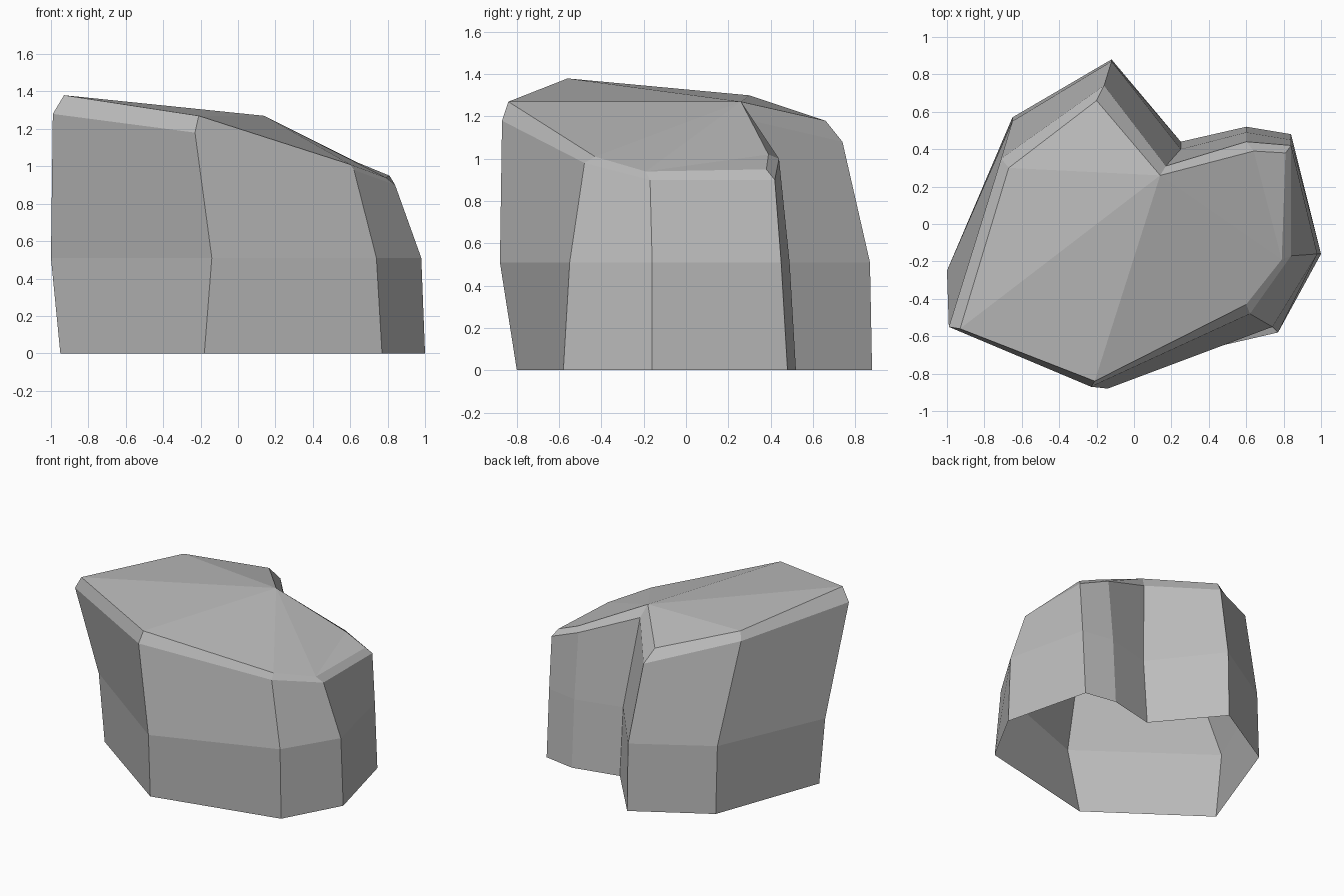
import bpy
import bmesh

# Remove the default object only
default_cube = bpy.data.objects.get("Cube")
if default_cube:
    bpy.data.objects.remove(default_cube, do_unlink=True)


def make_material(name, colour):
    material = bpy.data.materials.new(name)
    material.use_nodes = True
    material.diffuse_color = colour
    shader = next(node for node in material.node_tree.nodes if node.type == "BSDF_PRINCIPLED")
    shader.inputs["Base Color"].default_value = colour
    return material


def level_ring(outline, height):
    """Lift a flat outline to one height."""
    return [(x, y, height) for x, y in outline]


def add_ring(mesh, points):
    return [mesh.verts.new(point) for point in points]


def bridge_rings(mesh, lower, upper):
    """Join two rings with one quad per side."""
    count = len(lower)
    for i in range(count):
        j = (i + 1) % count
        mesh.faces.new((lower[i], lower[j], upper[j], upper[i]))


# Outlines run counter-clockwise from the left front corner to the back left corner
foot = [(-.95, -.25), (-.18, -.8), (.77, -.58), (1, -.16), (.84, .48),
        (.6, .52), (.25, .44), (-.12, .88), (-.65, .57)]
waist = [(-1, -.25), (-.14, -.88), (.74, -.55), (.98, -.16), (.84, .45),
         (.6, .49), (.25, .4), (-.12, .87), (-.65, .55)]
shoulder = [(-.99, -.55, 1.28), (-.23, -.87, 1.18), (.62, -.48, .98),
            (.84, -.17, .9), (.84, .42, .9), (.6, .44, 1),
            (.17, .31, 1.18), (-.16, .74, 1.08), (-.71, .35, 1.25)]
crown = [(-.93, -.56, 1.38), (-.21, -.84, 1.27), (.6, -.43, 1.01),
         (.79, -.19, .94), (.81, .38, .95), (.64, .39, 1.02),
         (.14, .26, 1.27), (-.2, .66, 1.18), (-.67, .3, 1.3)]

# Rock walls: open underneath, with a chamfered upper rim
rock_mesh = bmesh.new()
profiles = [level_ring(foot, 0), level_ring(waist, .51), shoulder, crown]
rings = [add_ring(rock_mesh, profile) for profile in profiles]
for lower, upper in zip(rings, rings[1:]):
    bridge_rings(rock_mesh, lower, upper)

# Sloping top: facets fan out from the notch at the back
left_front, front, right_front, right, back_right, back, notch, peak, back_left = rings[-1]
fan = [peak, back_left, left_front, front, right_front, right, back]
for first, second in zip(fan, fan[1:]):
    rock_mesh.faces.new((notch, first, second))
rock_mesh.faces.new((back, right, back_right))

bmesh.ops.recalc_face_normals(rock_mesh, faces=rock_mesh.faces[:])
data = bpy.data.meshes.new("rock")
rock_mesh.to_mesh(data)
rock_mesh.free()
data.materials.append(make_material("stone grey", (.5, .5, .5, 1)))
rock = bpy.data.objects.new("rock", data)
bpy.context.collection.objects.link(rock)
